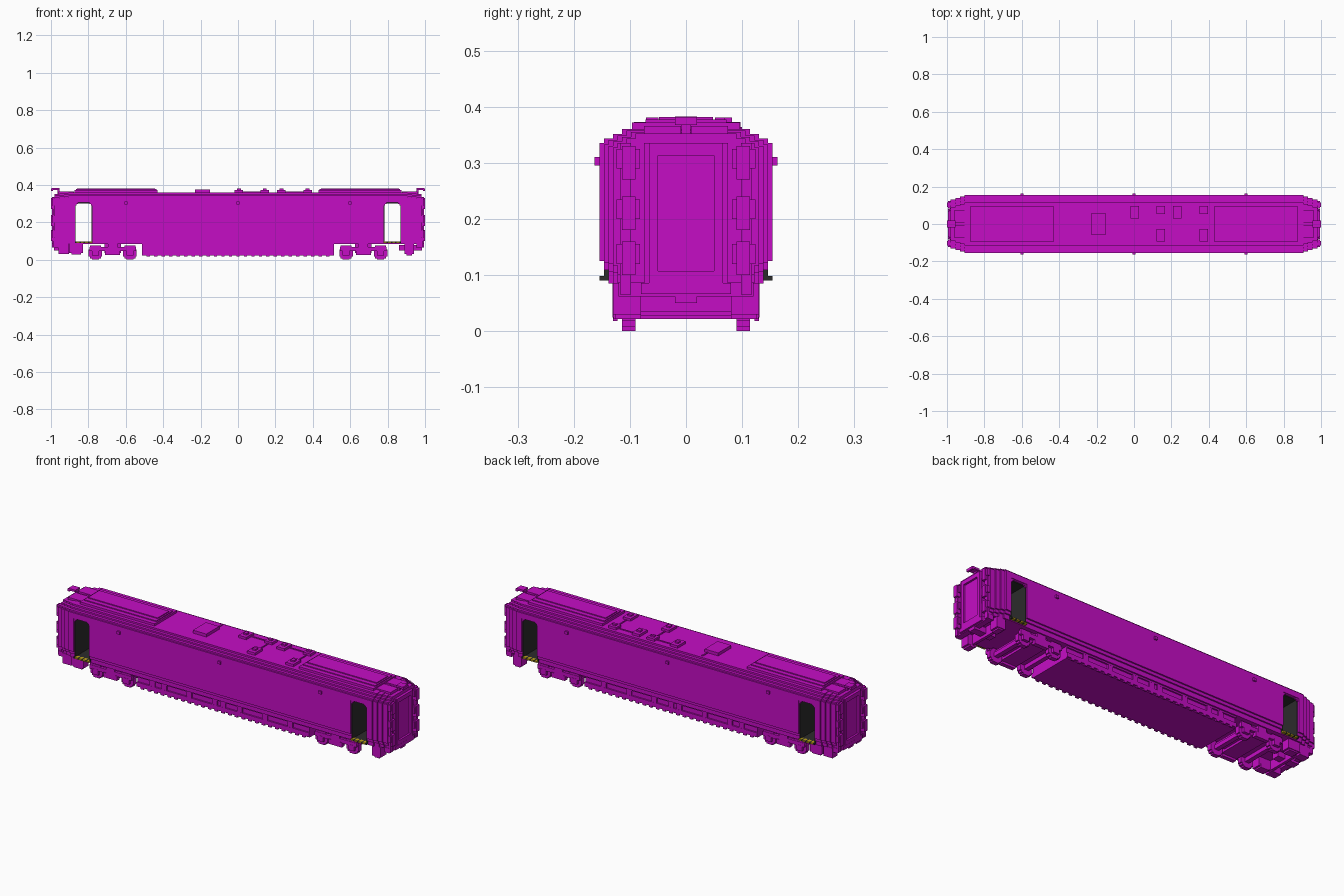
import bpy
import bmesh
from mathutils import Matrix

default_cube = bpy.data.objects.get("Cube")
if default_cube:
    bpy.data.objects.remove(default_cube, do_unlink=True)


def material(name, red, green, blue):
    paint = bpy.data.materials.new(name)
    paint.use_nodes = True
    colour = (red, green, blue, 1)
    paint.diffuse_color = colour
    paint.node_tree.nodes["Principled BSDF"].inputs["Base Color"].default_value = colour
    return paint


MAGENTA = material("magenta paint", red=.56, green=.004, blue=.56)
DARK = material("dark interior", red=.025, green=.025, blue=.025)
YELLOW = material("warning yellow", red=.5, green=.36, blue=.01)

# Main dimensions
STEP = .008
HALF_WIDTH = .154
FLOOR = .085
EAVES = .335
ROOF = .36
DOOR_NEAR, DOOR_FAR = .778, .872
DOOR_FOOT, DOOR_HEAD = .092, .305
DOOR_WIDTH = DOOR_FAR - DOOR_NEAR
DOOR_HEIGHT = DOOR_HEAD - DOOR_FOOT
DOOR_CENTRE = (DOOR_NEAR + DOOR_FAR) / 2


def finish(name, bm, paint):
    bmesh.ops.recalc_face_normals(bm, faces=bm.faces)
    mesh = bpy.data.meshes.new(name)
    bm.to_mesh(mesh)
    bm.free()
    mesh.materials.append(paint)
    bpy.context.collection.objects.link(bpy.data.objects.new(name, mesh))


def block(length, width, height, x=0.0, y=0.0, z=0.0):
    """A box centred on x and y whose underside is at z."""
    return (length, width, height), (x, y, z + height / 2)


def part(name, blocks, paint=MAGENTA, both_ends=False, both_sides=False):
    """One object made of boxes, optionally mirrored along or across the car."""
    bm = bmesh.new()
    for size, (x, y, z) in blocks:
        for end in ((x, -x) if both_ends else (x,)):
            for side in ((y, -y) if both_sides else (y,)):
                place = Matrix.Translation((end, side, z)) @ Matrix.Diagonal((*size, 1))
                bmesh.ops.create_cube(bm, size=1, matrix=place)
    finish(name, bm, paint)


# Body cross-section: steps in from the full width, and top of each layer
LAYERS = [(2, FLOOR + 3 * STEP), (1, FLOOR + 5 * STEP), (0, EAVES),
          (1, EAVES + STEP), (3, EAVES + 2 * STEP), (5, ROOF)]


def body_slice(name, start, end, inset=0, low=FLOOR, high=ROOF):
    """Solid slice of the body, clipped in height and shrunk by whole steps."""
    outline = []
    bottom = low
    for steps, top in LAYERS:
        top = min(top - inset * STEP / 3, high)
        if top > bottom:
            half = HALF_WIDTH - (steps + inset) * STEP
            outline += [(half, bottom), (half, top)]
            bottom = top
    outline += [(-y, z) for y, z in reversed(outline)]
    bm = bmesh.new()
    face = bm.faces.new([bm.verts.new((start, y, z)) for y, z in outline])
    grown = bmesh.ops.extrude_face_region(bm, geom=[face])["geom"]
    moved = [item for item in grown if isinstance(item, bmesh.types.BMVert)]
    bmesh.ops.translate(bm, verts=moved, vec=(end - start, 0, 0))
    finish(name, bm, MAGENTA)


# Body shell with open doorways and stepped ends
body_slice("body_middle", start=-DOOR_NEAR, end=DOOR_NEAR)
for sign, hand in ((1, "left"), (-1, "right")):
    near, far = sign * DOOR_NEAR, sign * DOOR_FAR
    body_slice(f"doorway_sill_{hand}", near, far, high=DOOR_FOOT)
    body_slice(f"doorway_header_{hand}", near, far, low=DOOR_HEAD)
    edge = far
    for inset in range(4):
        outer = sign * (.905 + .025 * inset)
        body_slice(f"body_end_{hand}_{inset}", edge, outer, inset=inset)
        edge = outer

# Dark vestibule lining
SKIN = STEP / 2
LINING = 2 * HALF_WIDTH - 2 * STEP
part("vestibule_walls", [
    block(SKIN, LINING, DOOR_HEIGHT, x=wall, z=DOOR_FOOT)
    for wall in (DOOR_NEAR + SKIN / 2, DOOR_FAR - SKIN / 2)], DARK, both_ends=True)
part("vestibule_floor_and_ceiling", [
    block(DOOR_WIDTH, LINING - 2 * STEP, SKIN, x=DOOR_CENTRE, z=level)
    for level in (DOOR_FOOT, DOOR_HEAD - SKIN)], DARK, both_ends=True)

# Stepped upper corners of the doorways
corners = []
for across, down in ((1, 2), (2, 1)):
    for x in (DOOR_NEAR + across * STEP / 2, DOOR_FAR - across * STEP / 2):
        corners.append(block(across * STEP, STEP, down * STEP, x=x,
                             y=HALF_WIDTH - STEP, z=DOOR_HEAD - down * STEP))
part("doorway_corners", corners, both_ends=True, both_sides=True)

# Striped door steps
CELLS = 12
cell = DOOR_WIDTH / CELLS
stripes = {True: [], False: []}
for i in range(CELLS):
    stripes[i % 3 == 2].append(block(cell, 3 * STEP, STEP, x=DOOR_NEAR + (i + .5) * cell,
                                     y=HALF_WIDTH - 1.5 * STEP, z=DOOR_FOOT - SKIN / 2))
part("door_step_yellow", stripes[False], YELLOW, both_ends=True, both_sides=True)
part("door_step_dark", stripes[True], DARK, both_ends=True, both_sides=True)

# Roof air units: three shrinking tiers
part("roof_air_units", [
    block(length=.445 - tier * .015, width=.192 - tier * .048, height=.012 + tier * .006,
          x=.652, z=ROOF - tier * .001)
    for tier in range(3)], both_ends=True)

# Roof hatch, pods and the pipes joining them
part("roof_hatch", [block(length=.08, width=.11, height=.016, x=-.19, z=ROOF),
                    block(length=STEP, width=.05, height=SKIN, x=-.167, y=.075, z=ROOF)])
LARGE, SMALL = .066, .044
pods = []
for x, y, width in ((.005, .063, LARGE), (.232, .063, LARGE),
                    (.143, .075, SMALL), (.372, .075, SMALL),
                    (.143, -.06, LARGE), (.372, -.06, LARGE)):
    pods.append(block(length=.046, width=width, height=.013, x=x, y=y, z=ROOF))
    pods.append(block(length=.02, width=width / 3, height=.021, x=x, y=y, z=ROOF))
part("roof_pods", pods)
pipes = []
for x in (.143, .372):
    pipes.append(block(length=.006, width=.09, height=SKIN, x=x, y=.01, z=ROOF))
    pipes.append(block(length=.12, width=.006, height=SKIN, x=x - .07, y=.075, z=ROOF))
part("roof_pipes", pipes)

# Roof ends and side lamps
part("roof_end_fairings", [block(length=.085, width=.066, height=.016, x=.918, y=.042, z=.35)],
     both_ends=True, both_sides=True)
part("roof_end_hooks", [block(length=.012, width=.016, height=.025, x=.96, z=.35),
                        block(length=.04, width=.04, height=.01, x=.975, z=.373),
                        block(length=.01, width=.04, height=.014, x=.995, z=.367)], both_ends=True)
part("side_lamps", [block(length=.016, width=.018, height=.015, x=x, y=HALF_WIDTH, z=.295)
                    for x in (-.6, 0, .6)], both_sides=True)

# Gangway frame around a recessed end door
FRAME_HEIGHT = EAVES - FLOOR
part("gangway_posts", [
    block(length=.025, width=.016, height=FRAME_HEIGHT, x=.982, y=.058, z=FLOOR),
    block(length=.02, width=.01, height=FRAME_HEIGHT, x=.98, y=.07, z=FLOOR)],
    both_ends=True, both_sides=True)
part("gangway_rails", [block(length=.025, width=.1, height=.022, x=.982, z=level)
                       for level in (FLOOR, EAVES - .022)], both_ends=True)
part("gangway_door", [block(length=.01, width=.1, height=FRAME_HEIGHT, x=.979, z=FLOOR)],
     both_ends=True)

# End columns carrying stepped brackets
columns = [block(length=.02, width=.02, height=.27, x=.98, y=.108, z=.065)]
for z in (.1, .18, .27):
    columns.append(block(length=.025, width=.024, height=.06, x=.988, y=.102, z=z))
    columns.append(block(length=.02, width=.042, height=.035, x=.984, y=.103, z=z + .02))
part("end_columns", columns, both_ends=True, both_sides=True)
part("end_beams", [block(length=.03, width=.24, height=.026, x=.97, z=.062),
                   block(length=.02, width=.16, height=.02, x=.985, z=.066)], both_ends=True)

# Equipment skirt between the bogies
SKIRT, SKIRT_WIDTH = 1.025, .26
part("underfloor_skirt", [
    block(SKIRT, SKIRT_WIDTH, height=.023, z=.027),
    block(SKIRT, SKIRT_WIDTH - 2 * STEP, height=.063, z=.022),
    block(SKIRT, SKIRT_WIDTH, height=STEP, z=FLOOR - STEP)])
part("skirt_ribs", [block(length=.018, width=STEP, height=.01, x=.04 * i, y=.126, z=.018)
                    for i in range(-12, 13)], both_sides=True)
part("skirt_boxes", [block(length=.03, width=.015, height=.028, x=x, y=.122, z=.05)
                     for x in (-.42, -.35, -.2, -.05, 0, .1, .25, .4)], both_sides=True)

# Bogies with stepped wheels
RADIUS = .036
SIDE = .12
frames, wheels = [], []
for centre in (-.67, .67):
    frames += [
        block(length=.25, width=.016, height=.022, x=centre, y=SIDE, z=.046),
        block(length=.08, width=.022, height=.026, x=centre, y=SIDE, z=.024),
        block(length=.05, width=.022, height=.035, x=centre, y=SIDE, z=.05),
        block(length=.2, width=.18, height=.012, x=centre, z=.048),
        block(length=.09, width=.23, height=.05, x=centre, z=.036)]
    for axle in (centre - .092, centre + .092):
        frames += [
            block(length=RADIUS, width=.018, height=.03, x=axle, y=SIDE, z=.022),
            block(length=.06, width=.012, height=.012, x=axle, y=SIDE, z=.065),
            block(length=.024, width=.2, height=.022, x=axle, z=.027)]
        for across, tall in ((1, .5), (.8, .8), (.5, 1)):
            wheels.append(block(2 * across * RADIUS, 3 * STEP, 2 * tall * RADIUS,
                                x=axle, y=.102, z=RADIUS - tall * RADIUS))
part("bogie_frames", frames, both_sides=True)
part("wheels", wheels, both_sides=True)

# Equipment, couplers and guards under the ends
part("end_equipment", [
    block(length=.07, width=.045, height=.05, x=-.865, y=.108, z=.036),
    block(length=.05, width=.045, height=.02, x=-.865, y=.104, z=.028),
    block(length=.055, width=.044, height=.055, x=-.932, y=.102, z=.03),
    block(length=.05, width=.05, height=.055, x=.915, y=.105, z=.03),
    block(length=.03, width=.045, height=.02, x=.915, y=.103, z=.022)], both_sides=True)
part("couplers", [block(length=.125, width=.04, height=.03, x=.922, z=.05)], both_ends=True)
part("obstacle_guards", [block(length=.015, width=.2, height=.05, x=.908, z=.035)], both_ends=True)
